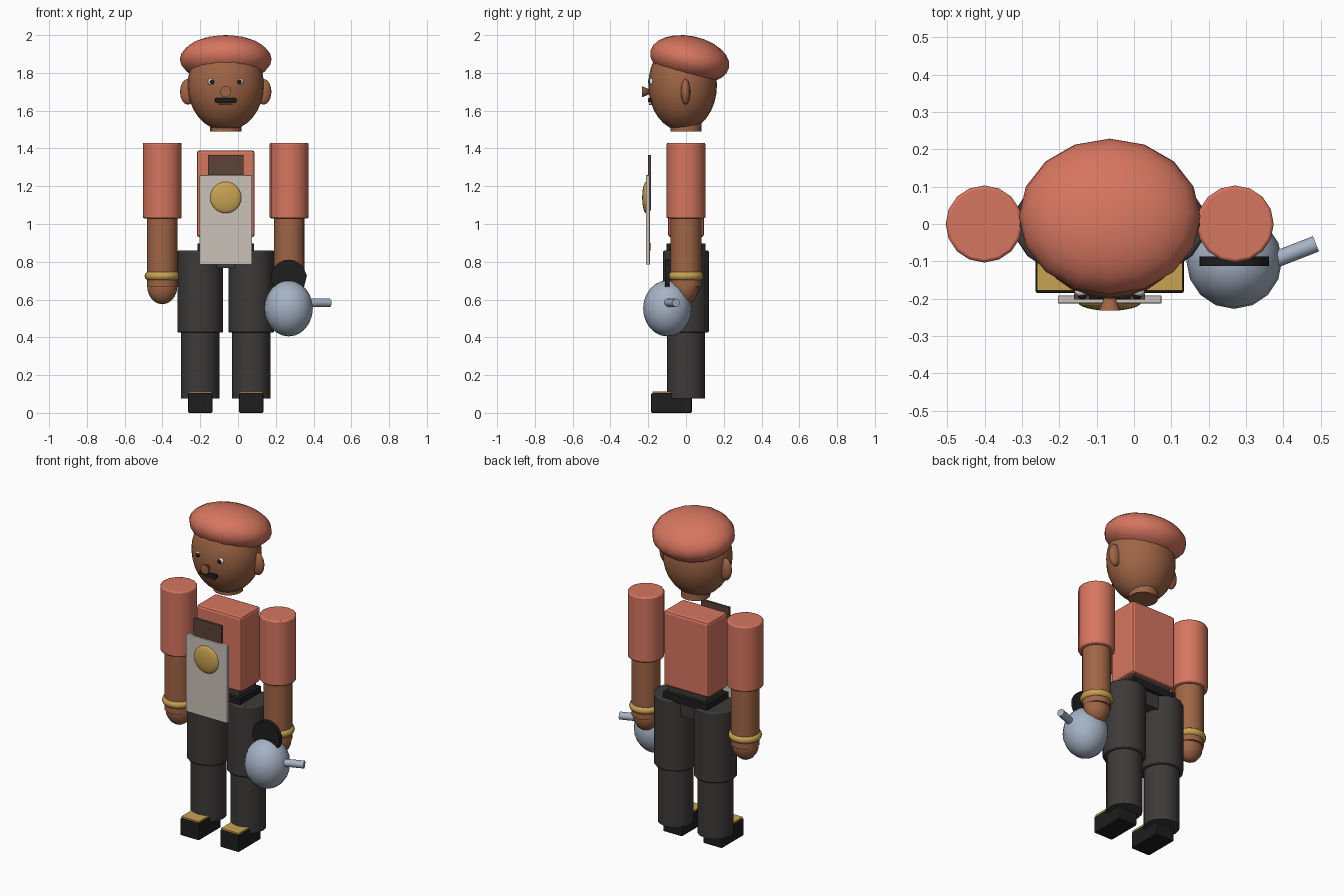
import bpy, math
from mathutils import Vector

default = bpy.data.objects.get("Cube")
if default:
    bpy.data.objects.remove(default, do_unlink=True)


def material(name, r, g, b):
    m = bpy.data.materials.new(name)
    m.use_nodes = True
    m.diffuse_color = (r, g, b, 1)
    bsdf = next(n for n in m.node_tree.nodes if n.type == 'BSDF_PRINCIPLED')
    bsdf.inputs["Base Color"].default_value = (r, g, b, 1)
    bsdf.inputs["Roughness"].default_value = 0.7
    return m


CORAL = material("coral cloth", 0.67, 0.18, 0.115)
SKIN = material("brown skin", 0.35, 0.13, 0.06)
TROUSER = material("charcoal cloth", 0.047, 0.042, 0.041)
BLACK = material("black", 0.013, 0.013, 0.013)
GOLD = material("gold", 0.58, 0.36, 0.085)
CREAM = material("pale cloth", 0.60, 0.54, 0.48)
STEEL = material("blue grey metal", 0.38, 0.45, 0.56)
BROWN = material("dark brown", 0.11, 0.055, 0.04)
WHITE = material("white", 0.85, 0.85, 0.85)


def finish(name, mat, bevel=0, smooth=True):
    ob = bpy.context.object
    ob.name = name
    ob.data.materials.append(mat)
    bpy.ops.object.transform_apply(location=False, rotation=False, scale=True)
    if smooth:
        bpy.ops.object.shade_smooth_by_angle(angle=math.radians(40))
    if bevel:
        mod = ob.modifiers.new("soft edges", 'BEVEL')
        mod.width, mod.segments = bevel, 2
        mod.limit_method = 'ANGLE'
    return ob


def box(name, mat, centre, size, bevel=0):
    bpy.ops.mesh.primitive_cube_add(size=1, location=centre)
    bpy.context.object.scale = size
    return finish(name, mat, bevel, smooth=False)


def ball(name, mat, centre, radii, segments=16, rings=10, tilt=0):
    bpy.ops.mesh.primitive_uv_sphere_add(segments=segments, ring_count=rings, radius=1,
                                         location=centre, rotation=(tilt, 0, 0))
    bpy.context.object.scale = radii
    return finish(name, mat)


def rod(name, mat, start, end, radius, radius_end=None, bevel=0, sides=16):
    a, b = Vector(start), Vector(end)
    bpy.ops.mesh.primitive_cone_add(
        vertices=sides, radius1=radius, radius2=radius if radius_end is None else radius_end,
        depth=(b - a).length, location=(a + b) / 2,
        rotation=(b - a).to_track_quat('Z', 'Y').to_euler())
    return finish(name, mat, bevel)


MID = -0.065  # centre line of the figure

# Head and face
ball("head", SKIN, (MID, -0.018, 1.735), (0.202, 0.182, 0.242), 24, 16)
rod("neck", SKIN, (MID, 0, 1.49), (MID, 0, 1.6), 0.083)
ball("beret", CORAL, (MID, 0.02, 1.872), (0.243, 0.213, 0.123), 16, 12, math.radians(-12))
rod("nose", SKIN, (MID, -0.232, 1.70), (MID, -0.162, 1.70), 0.029, 0)
box("moustache", BLACK, (MID, -0.19, 1.655), (0.112, 0.024, 0.022), 0.004)
box("mouth", BROWN, (MID, -0.185, 1.633), (0.074, 0.02, 0.008))

# Torso, belt and hips
box("torso", CORAL, (MID, 0, 1.16), (0.306, 0.19, 0.46), 0.015)
box("hips", TROUSER, (MID, 0, 0.85), (0.26, 0.16, 0.165))
box("belt", BLACK, (MID, 0, 0.875), (0.3, 0.205, 0.045))

# Apron panel, bib and round badge
box("apron", CREAM, (MID, -0.202, 1.022), (0.278, 0.022, 0.474), 0.004)
box("bib", BROWN, (MID, -0.194, 1.218), (0.19, 0.016, 0.295))
box("buckle", CREAM, (MID, -0.188, 0.88), (0.09, 0.008, 0.04))
ball("badge", GOLD, (MID, -0.21, 1.14), (0.084, 0.022, 0.084), 24, 12)

# Paired parts on both sides
for side, s in (("right", -1), ("left", 1)):
    arm, leg = MID + s * 0.336, MID + s * 0.135
    ball(side + "_ear", SKIN, (MID + s * 0.2, -0.002, 1.70), (0.042, 0.025, 0.068))
    ball(side + "_eye", WHITE, (MID + s * 0.076, -0.181, 1.753), (0.018, 0.014, 0.018))
    ball(side + "_pupil", BLACK, (MID + s * 0.073, -0.192, 1.753), (0.012, 0.01, 0.012))
    rod(side + "_sleeve", CORAL, (arm, 0, 1.03), (arm, 0, 1.43), 0.103, bevel=0.008)
    rod(side + "_forearm", SKIN, (arm, 0, 0.67), (arm, 0, 1.05), 0.081)
    ball(side + "_hand", SKIN, (arm, 0, 0.67), (0.08, 0.068, 0.095))
    bpy.ops.mesh.primitive_torus_add(major_segments=24, minor_segments=10, major_radius=0.07,
                                     minor_radius=0.024, location=(arm, 0, 0.725))
    finish(side + "_bracelet", GOLD)
    rod(side + "_thigh", TROUSER, (leg, 0, 0.425), (leg, 0, 0.86), 0.121, bevel=0.008)
    rod(side + "_shin", TROUSER, (leg, 0, 0.075), (leg, 0, 0.44), 0.101)
    box(side + "_shoe", BLACK, (leg, -0.077, 0.052), (0.128, 0.215, 0.104), 0.006)
    box(side + "_shoe_trim", GOLD, (leg, -0.12, 0.109), (0.12, 0.116, 0.0095))

# Kettle carried in front of the left hand
ball("kettle_body", STEEL, (0.268, -0.099, 0.553), (0.128, 0.128, 0.148), 16, 12)
rod("kettle_spout", STEEL, (0.31, -0.122, 0.583), (0.487, -0.053, 0.583), 0.022)
rod("kettle_handle", BLACK, (0.268, -0.112, 0.718), (0.268, -0.087, 0.718), 0.093, sides=24)
